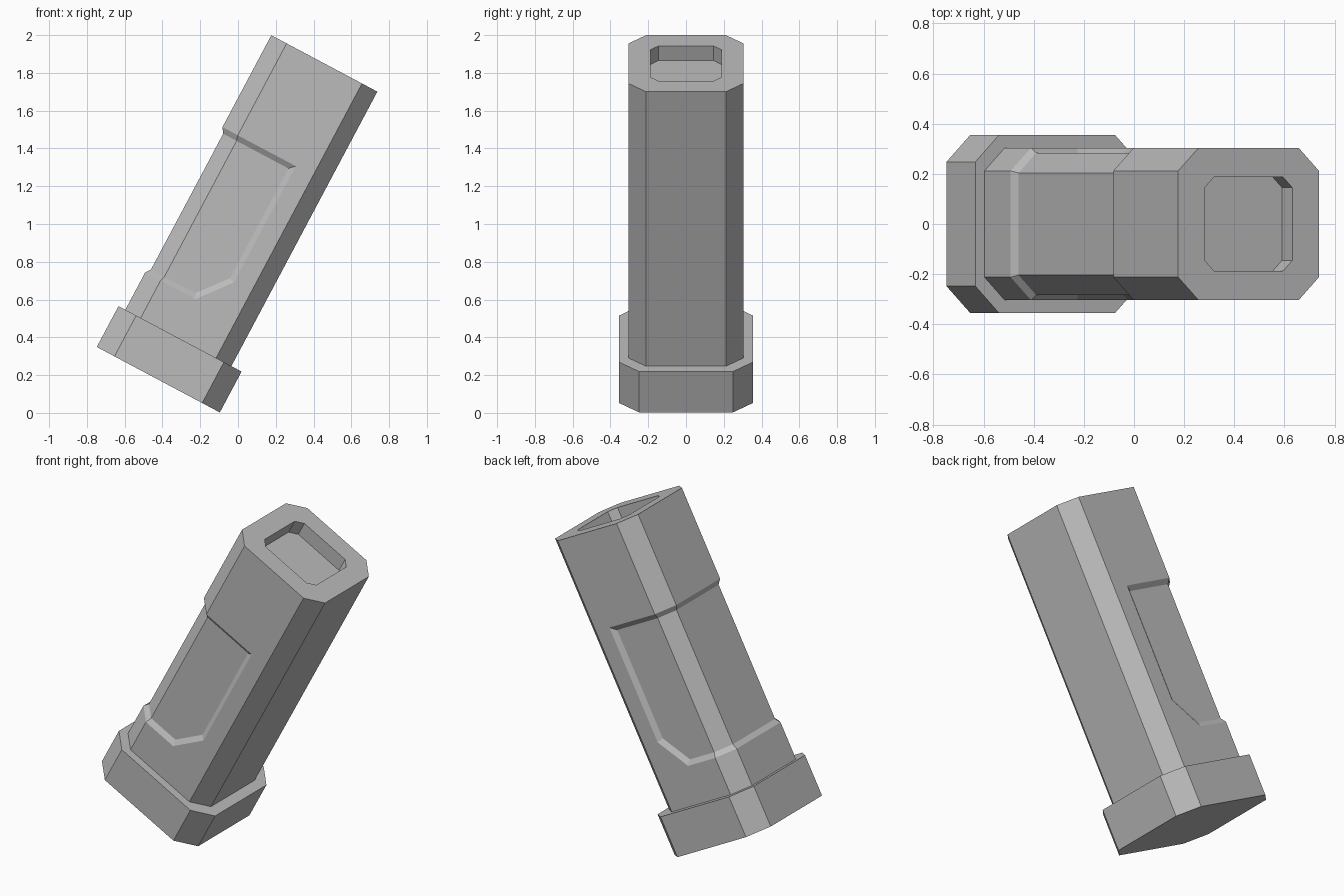
import bpy, bmesh, math
from mathutils import Matrix, Vector

cube = bpy.data.objects.get("Cube")
if cube:
    bpy.data.objects.remove(cube, do_unlink=True)

TILT = Matrix.Rotation(math.radians(28), 4, 'Y')
CENTRE = -0.465          # centre line of the grip before it is tilted

grey = bpy.data.materials.new("plain grey")
grey.use_nodes = True
colour = (0.5, 0.5, 0.5, 1)
grey.diffuse_color = colour
bsdf = next(n for n in grey.node_tree.nodes if n.type == 'BSDF_PRINCIPLED')
bsdf.inputs["Base Color"].default_value = colour


def octagon(cx, hx, hy, c, z):
    """Rectangle with chamfered corners, counter-clockwise."""
    quarter = [(hx, hy - c), (hx - c, hy)]
    pts = quarter + [(-x, y) for x, y in reversed(quarter)]
    pts += [(-x, -y) for x, y in pts]
    return [Vector((cx + x, y, z)) for x, y in pts]


def prism(cx, hx, hy, c, z0, z1):
    bm = bmesh.new()
    bottom = bm.faces.new([bm.verts.new(p) for p in octagon(cx, hx, hy, c, z0)])
    ext = bmesh.ops.extrude_face_region(bm, geom=[bottom], use_keep_orig=True)
    moved = [g for g in ext["geom"] if isinstance(g, bmesh.types.BMVert)]
    bmesh.ops.translate(bm, verts=moved, vec=(0, 0, z1 - z0))
    bmesh.ops.recalc_face_normals(bm, faces=bm.faces)
    return bm


def finish(bm, name):
    bm.transform(TILT)
    mesh = bpy.data.meshes.new(name)
    bm.to_mesh(mesh)
    bm.free()
    mesh.materials.append(grey)
    obj = bpy.data.objects.new(name, mesh)
    bpy.context.collection.objects.link(obj)


# Base plate
finish(prism(-0.455, 0.369, 0.354, 0.106, -0.043, 0.202), "base_plate")

# Grip body
TOP = 1.848
bm = prism(CENTRE, 0.318, 0.304, 0.092, 0.17, TOP)

# Shallow pocket in the top end
top = max(bm.faces, key=lambda f: f.calc_center_median().z)
bmesh.ops.inset_individual(bm, faces=[top], thickness=0.119)
rim = octagon(CENTRE, 0.198, 0.187, 0.042, TOP)
for v in top.verts:
    v.co = min(rim, key=lambda p: (p - v.co).length)
floor = bmesh.ops.extrude_discrete_faces(bm, faces=[top])["faces"][0]
bmesh.ops.translate(bm, verts=floor.verts, vec=(0, 0, -0.088))

# Outline of the recessed panel that wraps round the rear: (point, outward normal)
corner, low = Vector((-0.343, 0, 0.60)), Vector((-0.483, 0, 0.425))
slope = corner - low
limits = [
    (Vector((0, 0, 1.297)), Vector((0, 0, 1))),
    (low, Vector((0, 0, -1))),
    (corner, Vector((1, 0, 0))),
    (corner, Vector((slope.z, 0, -slope.x)).normalized()),
]
for co, no in limits:
    sides = [f for f in bm.faces if abs(f.normal.z) < 0.5
             and f.calc_area() > 0.03]
    geom = set(sides)
    for f in sides:
        geom.update(f.edges, f.verts)
    bmesh.ops.bisect_plane(bm, geom=list(geom), plane_co=co, plane_no=no)
bm.normal_update()
panel = [f for f in bm.faces if abs(f.normal.z) < 0.5
         and all((f.calc_center_median() - co).dot(no) < 0 for co, no in limits)]

# Sloped border and sunken panel
bmesh.ops.inset_region(bm, faces=panel, thickness=0.029, depth=-0.02,
                       use_boundary=True, use_even_offset=True)
finish(bm, "grip_body")
